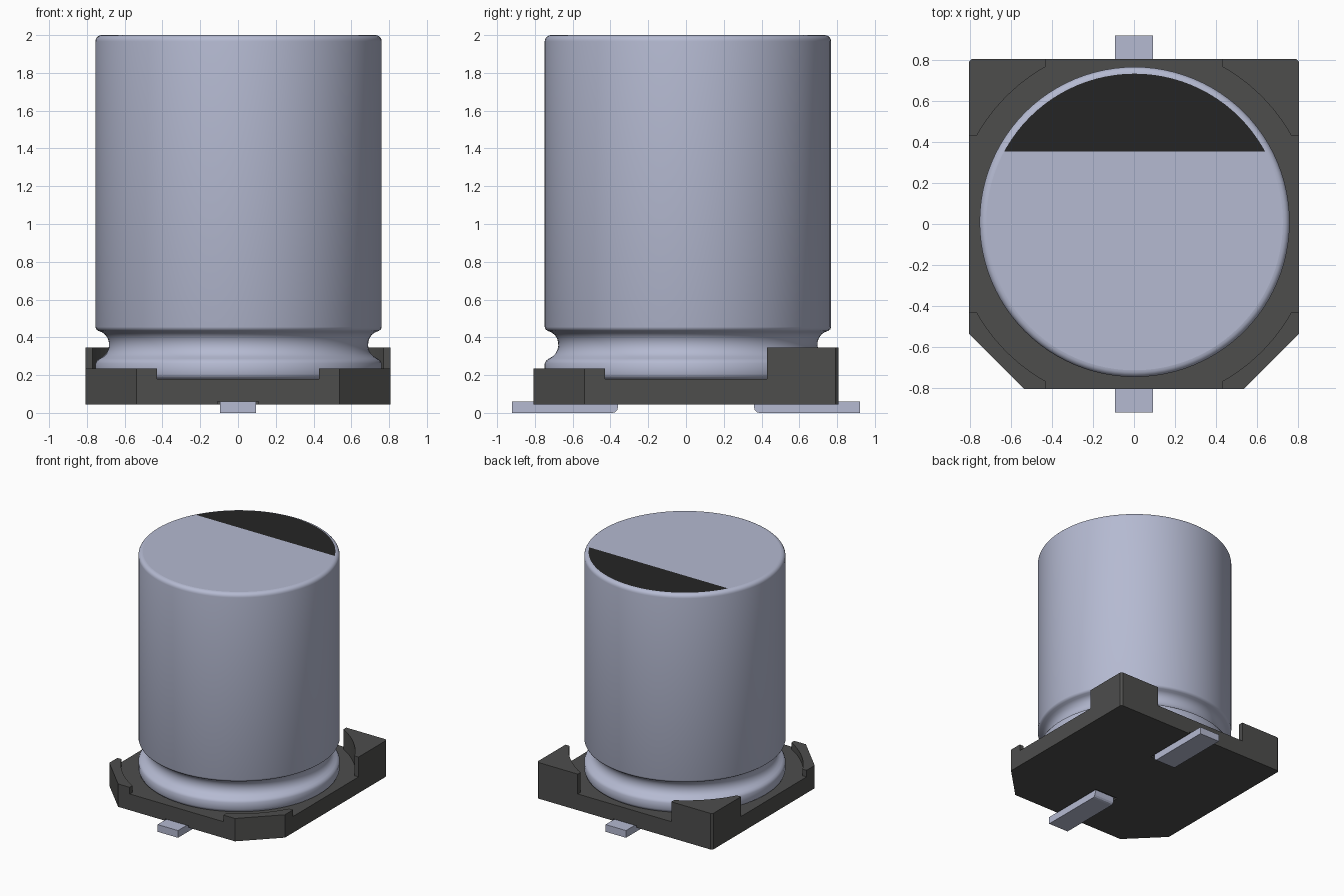
import bpy, bmesh, math

cube = bpy.data.objects.get("Cube")
if cube:
    bpy.data.objects.remove(cube, do_unlink=True)


def material(name, rgb):
    m = bpy.data.materials.new(name)
    m.use_nodes = True
    m.diffuse_color = (*rgb, 1)
    m.node_tree.nodes["Principled BSDF"].inputs["Base Color"].default_value = (*rgb, 1)
    return m


metal = material("brushed metal", (0.46, 0.49, 0.64))
plastic = material("dark grey plastic", (0.075, 0.075, 0.073))
black = material("black marking", (0.018, 0.018, 0.018))


def make_object(name, bm, *mats):
    bmesh.ops.recalc_face_normals(bm, faces=bm.faces[:])
    me = bpy.data.meshes.new(name)
    bm.to_mesh(me)
    bm.free()
    ob = bpy.data.objects.new(name, me)
    bpy.context.collection.objects.link(ob)
    for m in mats:
        me.materials.append(m)
    return ob


def prism(name, outline, z0, z1, mat):
    """Extrude a flat xy outline from z0 to z1."""
    bm = bmesh.new()
    face = bm.faces.new([bm.verts.new((x, y, z0)) for x, y in outline])
    top = bmesh.ops.extrude_face_region(bm, geom=[face])["geom"]
    for v in top:
        if isinstance(v, bmesh.types.BMVert):
            v.co.z = z1
    return make_object(name, bm, mat)


# Can: lathed profile with rounded rims and a crimp groove
CX, CY, R, SEG = 0.003, 0.01, 0.758, 96
rim = 0.033
profile = [(R - rim + rim * math.sin(a), 2 - rim + rim * math.cos(a))
           for a in [i * math.pi / 10 for i in range(6)]]
profile += [(R, 0.455), (0.754, 0.443), (0.742, 0.434), (0.722, 0.426),
            (0.705, 0.413), (0.693, 0.395), (0.687, 0.375), (0.686, 0.355),
            (0.690, 0.335), (0.700, 0.315), (0.715, 0.300), (0.735, 0.288),
            (0.749, 0.278), (R, 0.262), (R, 0.207), (0.752, 0.192),
            (0.741, 0.182), (0.725, 0.178)]
bm = bmesh.new()
rings = []
for r, z in profile:
    rings.append([bm.verts.new((CX + r * math.cos(2 * math.pi * i / SEG),
                                CY + r * math.sin(2 * math.pi * i / SEG), z))
                  for i in range(SEG)])
for a, b in zip(rings, rings[1:]):
    for i in range(SEG):
        j = (i + 1) % SEG
        bm.faces.new((a[i], b[i], b[j], a[j]))
top = bm.faces.new(rings[0])
bm.faces.new(rings[-1])

# Polarity marking: cut the top disc and colour the rear segment
bmesh.ops.bisect_plane(bm, geom=[top, *top.edges, *top.verts],
                       plane_co=(0, 0.355, 0), plane_no=(0, 1, 0))
for f in bm.faces:
    if all(v.co.z > 1.9999 for v in f.verts) and f.calc_center_median().y > 0.36:
        f.material_index = 1
can = make_object("can", bm, metal, black)
bpy.context.view_layer.objects.active = can
can.select_set(True)
bpy.ops.object.shade_smooth_by_angle(angle=math.radians(40))
for p in can.data.polygons:
    if abs(p.normal.z) > 0.999:
        p.use_smooth = False
can.select_set(False)

# Base plate: square with chamfered front corners
H, C, S = 0.807, 0.537, 0.015
half = [(C, -H), (H, -C), (H, H - S), (H - S, H)]
base = prism("base_plate", half + [(-x, y) for x, y in reversed(half)],
             0.045, 0.18, plastic)

# Corner posts: concave inner wall around the can
P, ARC = 0.43, 0.882
a0 = math.asin(P / ARC)
arc = []
for i in range(13):
    a = a0 + (math.pi / 2 - 2 * a0) * i / 12
    arc.append((ARC * math.cos(a), ARC * math.sin(a)))
rear = arc + [(P, H), (H - S, H), (H, H - S), (H, P)]
front = arc + [(P, H), (C, H), (H, C), (H, P)]
for side, sx in (("left", 1), ("right", -1)):
    prism("rear_post_" + side, [(sx * x, y) for x, y in rear], 0.18, 0.345, plastic)
    prism("front_post_" + side, [(sx * x, -y) for x, y in front], 0.18, 0.235, plastic)

# Leads, each in a shallow slot under the base, rounded at the inner end
for name, sy in (("front", -1), ("rear", 1)):
    slot = prism("slot_cutter_" + name,
                 [(-0.108, sy * 0.335), (0.108, sy * 0.335),
                  (0.108, sy * 0.9), (-0.108, sy * 0.9)], -0.05, 0.06, plastic)
    slot.hide_render = True
    slot.hide_viewport = True
    cut = base.modifiers.new("slot_" + name, 'BOOLEAN')
    cut.operation = 'DIFFERENCE'
    cut.solver = 'EXACT'
    cut.object = slot

    side_profile = [(0.922, 0), (0.922, 0.06), (0.36, 0.06), (0.36, 0.03),
                    (0.364, 0.015), (0.374, 0.004), (0.39, 0)]
    bm = bmesh.new()
    face = bm.faces.new([bm.verts.new((-0.094, sy * y, z)) for y, z in side_profile])
    for v in bmesh.ops.extrude_face_region(bm, geom=[face])["geom"]:
        if isinstance(v, bmesh.types.BMVert):
            v.co.x = 0.094
    make_object("lead_" + name, bm, metal)
